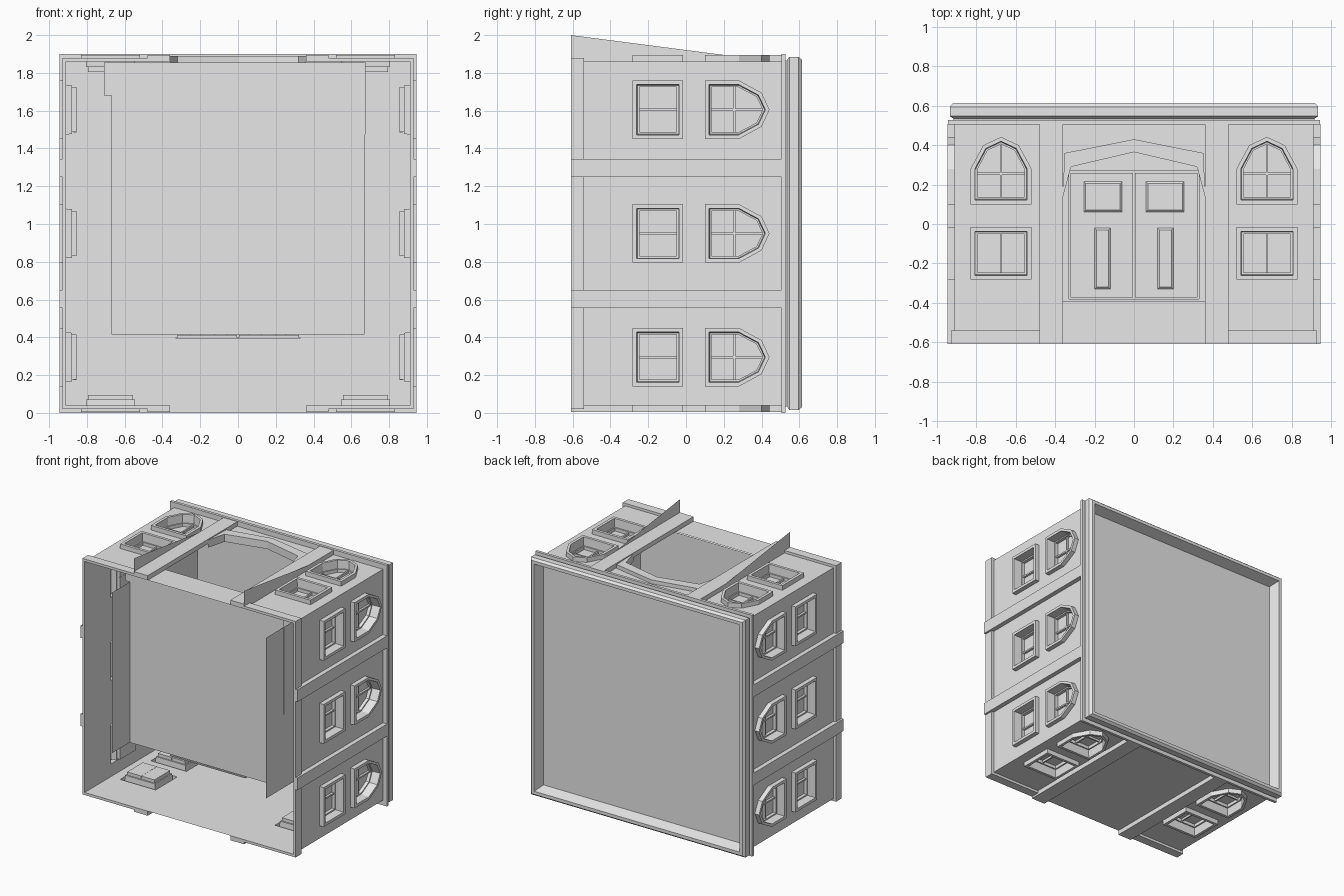
import bpy, bmesh
from mathutils import Vector

if "Cube" in bpy.data.objects:
    bpy.data.objects.remove(bpy.data.objects["Cube"])

stone = bpy.data.materials.new("light_grey")
stone.diffuse_color = (0.8, 0.8, 0.8, 1)
stone.use_nodes = True
stone.node_tree.nodes["Principled BSDF"].inputs["Base Color"].default_value = stone.diffuse_color

# Each wall has its own frame: u along the wall, y along the building, d outward
FRAMES = {
    "right": lambda u, y, d: Vector((0.91 + d, y, 0.95 + u)),
    "left": lambda u, y, d: Vector((-0.91 - d, y, 0.95 + u)),
    "front": lambda u, y, d: Vector((u, y, 1.86 + d)),
    "back": lambda u, y, d: Vector((u, y, 0.04 - d)),
}
plain = lambda x, y, z: Vector((x, y, z))


def finish(name, bm, recalc=True):
    if recalc:
        bmesh.ops.recalc_face_normals(bm, faces=bm.faces)
    me = bpy.data.meshes.new(name)
    bm.to_mesh(me)
    bm.free()
    me.materials.append(stone)
    ob = bpy.data.objects.new(name, me)
    bpy.context.collection.objects.link(ob)
    return ob


def add_box(bm, f, u0, u1, y0, y1, d0, d1):
    v = [bm.verts.new(f(u, y, d)) for u in (u0, u1) for y in (y0, y1) for d in (d0, d1)]
    for q in ((0, 1, 3, 2), (4, 6, 7, 5), (0, 4, 5, 1), (2, 3, 7, 6), (0, 2, 6, 4), (1, 5, 7, 3)):
        bm.faces.new([v[i] for i in q])


def loft(bm, rings, cap=False):
    vs = [[bm.verts.new(p) for p in r] for r in rings]
    for a, b in zip(vs, vs[1:]):
        for i in range(len(a)):
            j = (i + 1) % len(a)
            bm.faces.new((a[i], a[j], b[j], b[i]))
    if cap:
        bm.faces.new(vs[-1])


def sheet(name, f, outline, holes):
    """Flat wall with holes."""
    bm = bmesh.new()
    for loop in [outline] + holes:
        vs = [bm.verts.new(f(u, y, 0)) for u, y in loop]
        for i in range(len(vs)):
            bm.edges.new((vs[i - 1], vs[i]))
    bmesh.ops.triangle_fill(bm, use_beauty=True, edges=bm.edges[:])
    out = f(0, 0, 1) - f(0, 0, 0)
    bm.normal_update()
    for fc in bm.faces:
        if fc.normal.dot(out) < 0:
            fc.normal_flip()
    finish(name, bm, False)


def rect(u0, u1, y0, y1):
    return [(u0, y0), (u1, y0), (u1, y1), (u0, y1)]


def inset(poly, t):
    us, ys = [p[0] for p in poly], [p[1] for p in poly]
    cu, cy = (min(us) + max(us)) / 2, (min(ys) + max(ys)) / 2
    su, sy = 1 - 2 * t / (max(us) - min(us)), 1 - 2 * t / (max(ys) - min(ys))
    return [(cu + (u - cu) * su, cy + (y - cy) * sy) for u, y in poly]


SQUARE = rect(-0.155, 0.155, -0.283, -0.015)
ARCHED = [(-0.155, 0.1), (0.155, 0.1), (0.155, 0.28), (0.09, 0.4), (0, 0.442), (-0.09, 0.4), (-0.155, 0.28)]
ARCH_IN = [(0.36, 0.14), (0.32, 0.29), (0, 0.365), (-0.32, 0.29), (-0.36, 0.14)]
ARCH_OUT = [(0.361, 0.14), (0.353, 0.36), (0, 0.43), (-0.353, 0.36), (-0.361, 0.14)]

windows, bars, pilasters, plinth = (bmesh.new() for _ in range(4))
for side, f in FRAMES.items():
    flank = side in ("right", "left")
    half = 0.91
    centres = (-0.655, 0, 0.655) if flank else (-0.675, 0.675)
    holes = []
    for c in centres:
        # Raised frame, tapered recess and pane
        for shape in (SQUARE, ARCHED):
            poly = [(u + c, y) for u, y in shape]
            holes.append(poly)
            rings = [(0, 0), (0, 0.036), (0.022, 0.036), (0.026, -0.03), (0.036, -0.03), (0.036, -0.055)]
            loft(windows, [[f(u, y, d) for u, y in inset(poly, t)] for t, d in rings], cap=True)
        # Glazing bars
        add_box(bars, f, c - 0.006, c + 0.006, -0.25, -0.05, -0.056, -0.038)
        add_box(bars, f, c - 0.006, c + 0.006, 0.13, 0.405, -0.056, -0.038)
        add_box(bars, f, c - 0.12, c + 0.12, 0.249, 0.261, -0.056, -0.039)
    if side == "front":
        holes.append([(-0.36, -0.39), (0.36, -0.39)] + ARCH_IN)
    sheet(side + "_wall", f, rect(-half, half, -0.61, 0.51), holes)
    # Pilasters and plinth
    for s in (-1, 1):
        a, b = (0.3, 0.395) if flank else (0.36, 0.48)
        add_box(pilasters, f, s * a, s * b, -0.61, 0.508, 0, 0.036)
        if not flank:
            add_box(plinth, f, s * 0.48, s * 0.93, -0.61, -0.54, 0, 0.02)
    if flank:
        add_box(plinth, f, -0.93, 0.93, -0.61, -0.54, 0, 0.02)
finish("window_frames", windows)
finish("window_bars", bars)
finish("pilasters", pilasters)
finish("plinth", plinth)

# Peaked trim around the doorway
front = FRAMES["front"]
bm = bmesh.new()
loops = [(ARCH_OUT, 0), (ARCH_OUT, 0.03), (ARCH_IN, 0.03), (ARCH_IN, -0.03)]
rows = [[bm.verts.new(front(u, y, d)) for u, y in loop] for loop, d in loops]
for a, b in zip(rows, rows[1:]):
    for i in range(4):
        bm.faces.new((a[i], a[i + 1], b[i + 1], b[i]))
finish("doorway_trim", bm)

# Thin sloping side fins beside the doorway
bm = bmesh.new()
for x in (-0.48, 0.48):
    bm.faces.new([bm.verts.new((x, y, z)) for y, z in ((-0.61, 1.89), (-0.61, 2.0), (0.2, 1.895))])
finish("stair_fins", bm, False)

# Roof slab and chamfered parapet
bm = bmesh.new()
add_box(bm, plain, -0.945, 0.945, 0.505, 0.527, 0, 1.9)
finish("roof_slab", bm)
bm = bmesh.new()
profile = [(0.915, 0.527), (0.917, 0.535), (0.935, 0.547), (0.935, 0.595), (0.92, 0.613), (0.895, 0.613), (0.87, 0.53)]
loft(bm, [[plain(sx * r, y, 0.95 + sz * r) for sx, sz in ((-1, -1), (1, -1), (1, 1), (-1, 1))]
          for r, y in profile], cap=True)
finish("parapet", bm)

# Entrance hall: floor, side walls and ceiling
bm = bmesh.new()
bm.faces.new([bm.verts.new((x, -0.39, z)) for x, z in
              ((-0.67, 0.415), (0.67, 0.415), (0.675, 1.855), (-0.71, 1.855), (-0.71, 1.68), (-0.67, 1.68))])
bm.faces.new([bm.verts.new((x, 0.45, z)) for x, z in
              ((-0.67, 0.415), (0.67, 0.415), (0.67, 1.855), (-0.67, 1.855))])
for x in (-0.67, 0.67):
    bm.faces.new([bm.verts.new((x, y, z)) for y, z in
                  ((-0.61, 0.415), (-0.61, 1.68), (0.45, 1.68), (0.45, 0.415))])
finish("entrance_hall", bm, False)
hall = lambda u, y, d: Vector((u, y, 0.415 + d))
sheet("hall_back_wall", hall, rect(-0.67, 0.67, -0.39, 0.45), [rect(-0.33, 0.33, -0.38, 0.268)])

# Double door with raised panels
bm = bmesh.new()
for s in (-1, 1):
    add_box(bm, hall, s * 0.004, s * 0.322, -0.373, 0.26, -0.015, -0.003)
    for a, b, y0, y1 in ((0.06, 0.255, 0.06, 0.215), (0.12, 0.2, -0.33, -0.02)):
        loft(bm, [[hall(s * u, y, d) for u, y in inset(rect(a, b, y0, y1), t)]
                  for t, d in ((0, -0.003), (0.01, 0.006))], cap=True)
add_box(bm, hall, -0.33, 0.33, -0.38, 0.268, -0.02, -0.015)
finish("double_door", bm)
